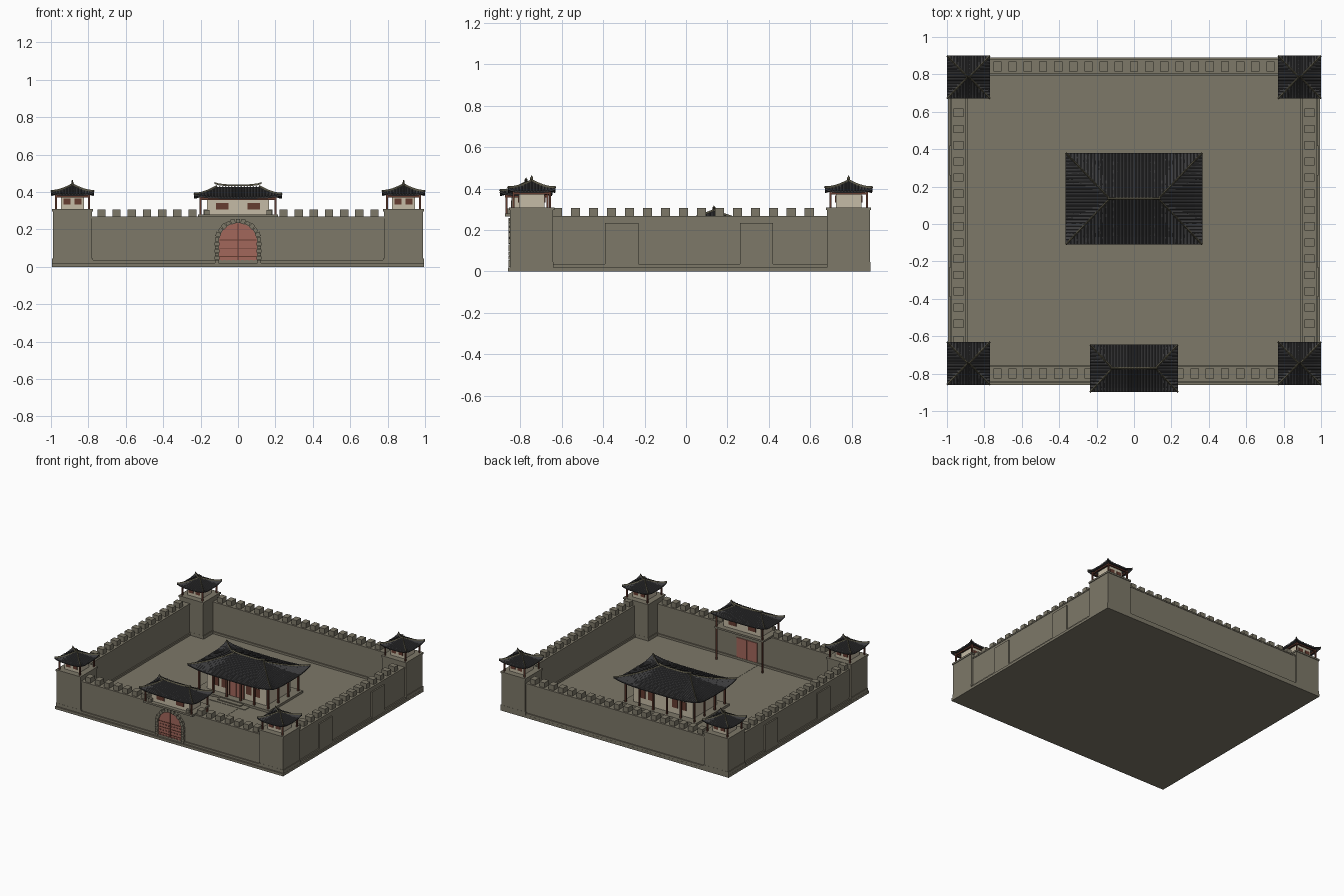
import bpy, bmesh, math
from mathutils import Vector

if "Cube" in bpy.data.objects:
    bpy.data.objects.remove(bpy.data.objects["Cube"])


def material(name, rgb):
    m = bpy.data.materials.new(name)
    m.diffuse_color = (*rgb, 1)
    m.use_nodes = True
    m.node_tree.nodes["Principled BSDF"].inputs["Base Color"].default_value = m.diffuse_color
    return m


STONE = material("grey brown stone", (0.205, 0.188, 0.14))
TILE = material("charcoal tile", (0.045, 0.045, 0.047))
RIDGE = material("dark olive ridge", (0.10, 0.092, 0.06))
CREAM = material("cream plaster", (0.56, 0.50, 0.38))
RED = material("faded red door", (0.36, 0.135, 0.105))
WOOD = material("red brown wood", (0.13, 0.045, 0.03))


def finish(name, bm, mat):
    bmesh.ops.recalc_face_normals(bm, faces=bm.faces)
    me = bpy.data.meshes.new(name)
    bm.to_mesh(me)
    bm.free()
    me.materials.append(mat)
    ob = bpy.data.objects.new(name, me)
    bpy.context.collection.objects.link(ob)
    return ob


def boxes(name, mat, spans):
    """One object from boxes given as (x0, x1, y0, y1, z0, z1)."""
    bm = bmesh.new()
    for x0, x1, y0, y1, z0, z1 in spans:
        vs = bmesh.ops.create_cube(bm, size=1)["verts"]
        for v in vs:
            v.co = ((x0 + x1) / 2 + v.co.x * (x1 - x0),
                    (y0 + y1) / 2 + v.co.y * (y1 - y0),
                    (z0 + z1) / 2 + v.co.z * (z1 - z0))
    return finish(name, bm, mat)


def block(cx, cy, hx, hy, z0, z1):
    return (cx - hx, cx + hx, cy - hy, cy + hy, z0, z1)


def strip(bm, pts, side, w, h):
    """Triangular bar that follows a path."""
    rings = []
    for p in pts:
        p = Vector(p)
        rings.append([bm.verts.new(p + d) for d in
                      (side * w, Vector((0, 0, h)), side * -w)])
    for a, b in zip(rings, rings[1:]):
        for i in range(3):
            bm.faces.new((a[i], a[(i + 1) % 3], b[(i + 1) % 3], b[i]))
    bm.faces.new(rings[0])
    bm.faces.new(rings[-1])


def roof(name, cx, cy, a, b, r, z0, h, lift, pitch):
    """Hipped roof with sagging slopes, raised corners, tile rows and ridges."""
    def pt(x, y, up=0.0):
        tx, ty = (a - abs(x)) / (a - r), (b - abs(y)) / b
        t = max(0, min(tx, ty))
        s = abs(x) / (a + (r - a) * t) if ty <= tx else abs(y) / max(b * (1 - t), 1e-6)
        z = z0 + h * t ** 1.3 + lift * min(s, 1) ** 4 * (1 - t) ** 2
        return (cx + x, cy + y, z + up)

    # slopes and the flat underside offset
    bm = bmesh.new()
    nt, ns = 6, 12
    for ax, sg in ((0, 1), (0, -1), (1, 1), (1, -1)):
        grid = []
        for i in range(nt + 1):
            t = i / nt
            hx, hy = a + (r - a) * t, b * (1 - t)
            row = []
            for j in range(ns + 1):
                s = -1 + 2 * j / ns
                x, y = (hx * s, hy * sg) if ax == 0 else (hx * sg, hy * s)
                row.append(bm.verts.new(pt(x, y)))
            grid.append(row)
        for i in range(nt):
            for j in range(ns):
                bm.faces.new((grid[i][j], grid[i][j + 1], grid[i + 1][j + 1], grid[i + 1][j]))
    bmesh.ops.remove_doubles(bm, verts=bm.verts, dist=1e-5)
    slopes = finish(name + "_slopes", bm, TILE)
    if sum(p.normal.z for p in slopes.data.polygons) < 0:
        slopes.data.flip_normals()
    mod = slopes.modifiers.new("thickness", "SOLIDIFY")
    mod.thickness = 0.009

    # tile rows
    bm = bmesh.new()
    for ax, half in ((0, a), (1, b)):
        n = int(2 * half / pitch)
        for k in range(n):
            u = -half + (k + 0.5) * 2 * half / n
            if ax == 0:
                end = min(1, (a - abs(u)) / (a - r))
                depth = b * end
            else:
                depth = (a - r) * (b - abs(u)) / b
            for sg in (1, -1):
                path = []
                for i in range(6):
                    d = depth * i / 5
                    path.append(pt(u, sg * (b - d)) if ax == 0 else pt(sg * (a - d), u))
                side = Vector((1, 0, 0)) if ax == 0 else Vector((0, 1, 0))
                strip(bm, path, side, pitch * 0.28, 0.004)
    finish(name + "_tile_rows", bm, TILE)

    # hips and main ridge with turned up ends
    bm = bmesh.new()
    for sx in (1, -1):
        for sy in (1, -1):
            path = [pt(sx * (a + (r - a) * t), sy * b * (1 - t))
                    for t in [i / 8 for i in range(9)]]
            side = Vector((b * sy, -(a - r) * sx, 0)).normalized()
            strip(bm, path, side, 0.005, 0.009)
    e = max(r, 0.006)
    top = [(cx + e * s, cy, z0 + h + 0.003 + 0.008 * abs(s) ** 5)
           for s in (-1.1, -0.9, -0.5, 0, 0.5, 0.9, 1.1)]
    strip(bm, top, Vector((0, 1, 0)), 0.007, 0.010)
    if r < 0.02:
        m = bmesh.ops.create_cone(bm, segments=8, radius1=0.008, radius2=0.002,
                                  depth=0.03, cap_ends=True)["verts"]
        bmesh.ops.translate(bm, verts=m, vec=(cx, cy, z0 + h + 0.012))
    finish(name + "_ridges", bm, RIDGE)


# courtyard base
boxes("courtyard_base", STONE, [(-0.995, 0.995, -0.86, 0.89, 0, 0.02)])

# curtain walls with plinth and coping
YF, YB, XS = -0.80, 0.842, 0.938
runs = [(0, YF, 0.88, 0.038), (0, YB, 0.88, 0.038),
        (XS, 0.02, 0.038, 0.76), (-XS, 0.02, 0.038, 0.76)]
boxes("curtain_walls", STONE, [block(*w, 0.018, 0.262) for w in runs])
boxes("wall_plinths", STONE,
      [block(x, y, hx + 0.009, hy + 0.009, 0.018, 0.036) for x, y, hx, hy in runs])
boxes("wall_coping", STONE,
      [block(x, y, hx + 0.003, hy + 0.003, 0.258, 0.268) for x, y, hx, hy in runs])
boxes("side_buttresses", STONE,
      [block(sx * 0.97, y, 0.016, 0.08, 0.018, 0.233) for sx in (1, -1) for y in (-0.31, 0.34)])

# merlons
mer = []
for k in range(19):
    x = -0.73 + k * 0.0811
    mer.append(block(x, YB, 0.022, 0.027, 0.265, 0.307))
    if abs(x) > 0.2:
        mer.append(block(x, YF, 0.022, 0.027, 0.265, 0.307))
for k in range(15):
    for sx in (1, -1):
        mer.append(block(sx * XS, -0.62 + k * 0.0868, 0.027, 0.022, 0.265, 0.307))
boxes("merlons", STONE, mer)

# corner towers
tower, body, wood, beam = [], [], [], []
for cx in (-0.885, 0.885):
    for cy in (-0.745, 0.785):
        tower += [block(cx, cy, 0.104, 0.104, 0.018, 0.298),
                  block(cx, cy, 0.109, 0.105, 0.018, 0.045),
                  block(cx, cy, 0.109, 0.109, 0.296, 0.309)]
        body.append(block(cx, cy, 0.062, 0.062, 0.307, 0.388))
        for sx in (1, -1):
            for sy in (1, -1):
                wood.append(block(cx + sx * 0.088, cy + sy * 0.088, 0.005, 0.005, 0.307, 0.388))
                # paired windows
                wood.append(block(cx + sx * 0.03, cy + sy * 0.062, 0.019, 0.004, 0.332, 0.366))
            beam.append(block(cx + sx * 0.088, cy, 0.005, 0.092, 0.372, 0.382))
            beam.append(block(cx, cy + sx * 0.088, 0.092, 0.005, 0.372, 0.382))
        roof("tower_roof", cx, cy, 0.115, 0.115, 0.004, 0.387, 0.05, 0.016, 0.015)
boxes("corner_towers", STONE, tower)
boxes("tower_rooms", CREAM, body)
boxes("tower_posts_and_windows", WOOD, wood)
boxes("tower_beams", WOOD, beam)


def arch_plate(name, mat, w, spring, z0, y0, y1):
    """Round headed plate between two depths."""
    prof = [(-w, z0), (w, z0)] + [(w * math.cos(math.pi * i / 20),
                                   spring + w * math.sin(math.pi * i / 20)) for i in range(21)]
    bm = bmesh.new()
    f = bm.faces.new([bm.verts.new((x, y0, z)) for x, z in prof])
    ext = bmesh.ops.extrude_face_region(bm, geom=[f])["geom"]
    bmesh.ops.translate(bm, verts=[g for g in ext if isinstance(g, bmesh.types.BMVert)],
                        vec=(0, y1 - y0, 0))
    finish(name, bm, mat)


# gate door, bands, studs and stone surround
arch_plate("gate_door", RED, 0.102, 0.132, 0.02, -0.845, -0.836)
boxes("gate_inner_door", RED, [(-0.09, -0.002, -0.763, -0.756, 0.02, 0.19),
                               (0.002, 0.09, -0.763, -0.756, 0.02, 0.19)])
boxes("gate_bands", WOOD, [(-0.1, 0.1, -0.848, -0.84, z, z + 0.005) for z in (0.052, 0.097, 0.142)]
      + [(-0.0015, 0.0015, -0.847, -0.84, 0.02, 0.232)])
boxes("gate_studs", RED, [block(-0.085 + i * 0.0243, -0.848, 0.004, 0.004, z, z + 0.008)
                          for i in range(8) for z in (0.035, 0.075, 0.12)])
bm = bmesh.new()
stones = [(0, i) for i in range(6)] + [(1, i) for i in range(13)]
for kind, i in stones:
    for sx in ((1, -1) if kind == 0 else (1,)):
        hw = 0.013 if i % 2 else 0.01
        vs = bmesh.ops.create_cube(bm, size=1)["verts"]
        ang = 0 if kind == 0 else math.pi * (i + 0.5) / 13
        for v in vs:
            rad, tan, y = 0.113 + v.co.x * 2 * hw, v.co.z * 0.024, -0.843 + v.co.y * 0.026
            if kind == 0:
                v.co = (sx * rad, y, 0.029 + i * 0.0187 + v.co.z * 0.0165)
            else:
                v.co = (rad * math.cos(ang) - tan * math.sin(ang), y,
                        0.132 + rad * math.sin(ang) + tan * math.cos(ang))
finish("gate_arch_stones", bm, STONE)

# gatehouse above the gate
GY = -0.772
boxes("gatehouse_deck", STONE, [(-0.215, 0.215, -0.875, -0.66, 0.266, 0.28)]
      + [block(sx * 0.165, -0.855, 0.013, 0.01, 0.278, 0.305) for sx in (1, -1)])
boxes("gatehouse_room", CREAM, [block(0, GY, 0.165, 0.07, 0.278, 0.375)])
g = []
for sx in (1, -1):
    g.append(block(sx * 0.2, -0.867, 0.005, 0.005, 0.278, 0.375))
    g.append(block(sx * 0.2, -0.668, 0.005, 0.005, 0.02, 0.375))
    g.append(block(sx * 0.2, GY, 0.005, 0.1, 0.358, 0.37))
    g.append((-0.205, 0.205, GY + sx * 0.098 - 0.004, GY + sx * 0.098 + 0.004, 0.358, 0.37))
    for sy in (1, -1):
        g.append(block(sx * 0.085, GY + sy * 0.07, 0.033, 0.004, 0.306, 0.342))
boxes("gatehouse_timber", WOOD, g)
roof("gatehouse_roof", 0, GY, 0.235, 0.127, 0.115, 0.372, 0.056, 0.016, 0.016)

# main hall
HY = 0.135
boxes("hall_platform", STONE, [block(0, HY, 0.325, 0.21, 0.018, 0.038)])
boxes("hall_steps", STONE, [(-0.155, 0.155, -0.135, -0.07, 0.018, 0.024),
                            (-0.10, 0.10, -0.11, -0.07, 0.018, 0.031)])
boxes("courtyard_path", STONE, [(-0.10, 0.10, -0.75, -0.13, 0.018, 0.0215)])
boxes("hall_room", CREAM, [block(0, HY, 0.26, 0.15, 0.036, 0.215)])
boxes("hall_doors", RED, [block(sx * 0.029, HY - 0.15, 0.027, 0.005, 0.038, 0.15) for sx in (1, -1)])
t = []
for sy in (1, -1):
    for i in range(6):
        t.append(block(-0.3 + i * 0.12, HY + sy * 0.188, 0.006, 0.006, 0.036, 0.212))
    t.append(block(0, HY + sy * 0.188, 0.305, 0.005, 0.19, 0.204))
    t.append(block(sy * 0.3, HY, 0.005, 0.188, 0.19, 0.204))
    for y in (-0.063, 0.063):
        t.append(block(sy * 0.3, HY + y, 0.006, 0.006, 0.036, 0.212))
    for x in (-0.18, -0.105, 0.105, 0.18):
        t.append(block(x, HY + sy * 0.15, 0.024, 0.004, 0.085, 0.15))
    t.append(block(sy * 0.063, HY - 0.15, 0.005, 0.006, 0.036, 0.158))
t.append(block(0, HY - 0.15, 0.068, 0.006, 0.15, 0.158))
boxes("hall_timber", WOOD, t)
roof("hall_roof", 0, HY, 0.365, 0.245, 0.13, 0.208, 0.085, 0.027, 0.018)
